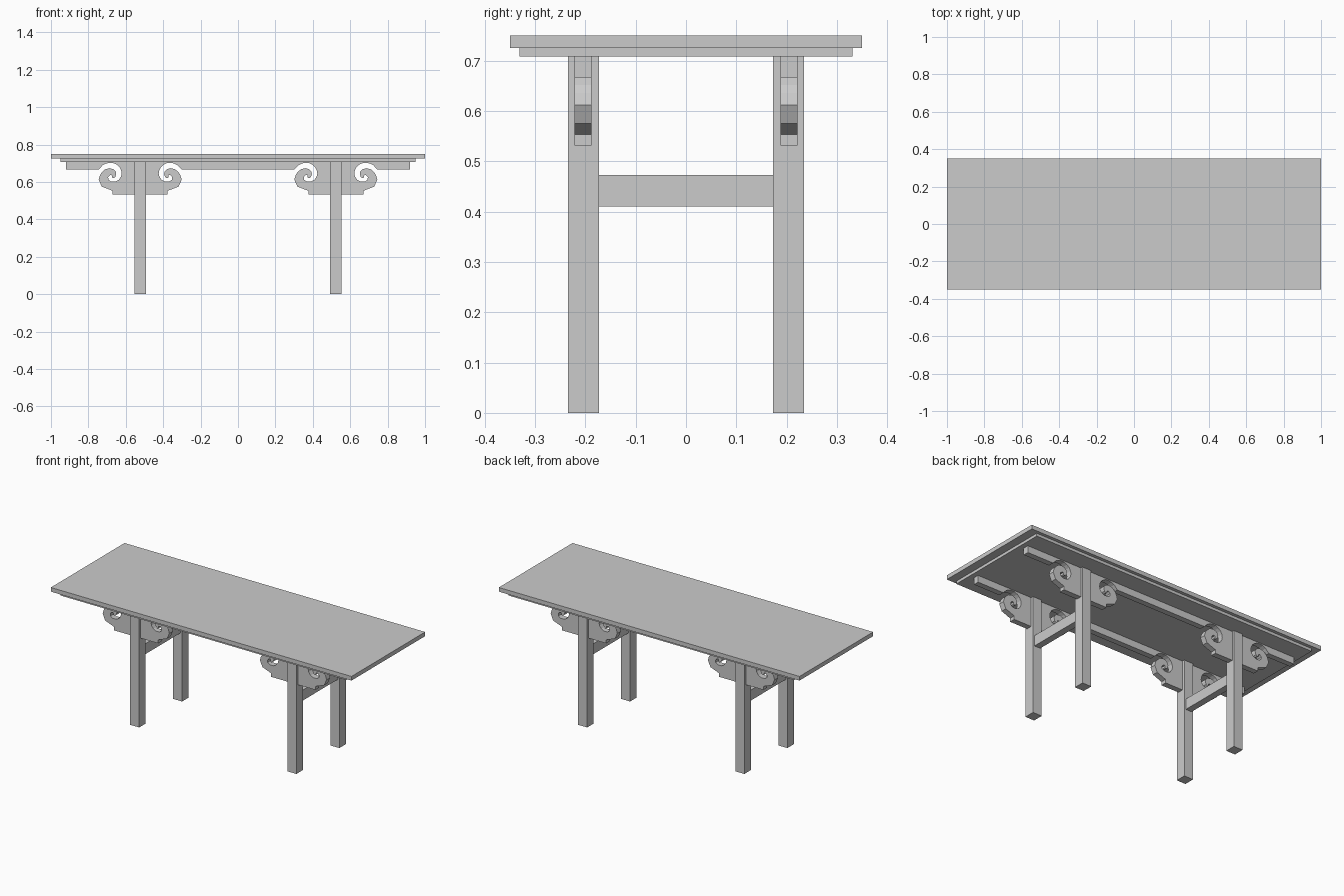
import bpy, bmesh

if "Cube" in bpy.data.objects:
    bpy.data.objects.remove(bpy.data.objects["Cube"])

LEG_X, LEG_Y = 0.523, 0.204


def box(name, x0, x1, y0, y1, z0, z1):
    bm = bmesh.new()
    bmesh.ops.create_cube(bm, size=1)
    for v in bm.verts:
        v.co = ((x0 + x1) / 2 + v.co.x * (x1 - x0),
                (y0 + y1) / 2 + v.co.y * (y1 - y0),
                (z0 + z1) / 2 + v.co.z * (z1 - z0))
    finish(name, bm)


def finish(name, bm):
    bmesh.ops.recalc_face_normals(bm, faces=bm.faces)
    me = bpy.data.meshes.new(name)
    bm.to_mesh(me)
    bm.free()
    ob = bpy.data.objects.new(name, me)
    bpy.context.collection.objects.link(ob)


# Cloud scroll: (distance from leg axis, height), from apron edge to bracket foot
SCROLL = [(.222, .667), (.20, .69), (.182, .699), (.163, .703), (.143, .701),
          (.126, .693), (.111, .68), (.102, .663), (.099, .644), (.103, .628),
          (.115, .611), (.133, .602), (.155, .602), (.170, .612), (.171, .626),
          (.161, .637), (.151, .636), (.151, .624), (.143, .620), (.133, .627),
          (.128, .643), (.131, .657), (.142, .668), (.163, .674), (.187, .668),
          (.205, .652), (.215, .636), (.222, .612), (.205, .575), (.147, .553),
          (.147, .532)]


def apron(name, yc):
    # Apron rail and both scroll brackets cut from one board
    pts = [(-.92, .708), (-.92, .667)]
    for cx in (-LEG_X, LEG_X):
        pts += [(cx - u, z) for u, z in SCROLL]
        pts += [(cx + u, z) for u, z in reversed(SCROLL)]
    pts += [(.92, .667), (.92, .708)]
    bm = bmesh.new()
    face = bm.faces.new([bm.verts.new((x, yc - .017, z)) for x, z in pts])
    ext = bmesh.ops.extrude_face_region(bm, geom=[face], use_keep_orig=True)
    new = [g for g in ext["geom"] if isinstance(g, bmesh.types.BMVert)]
    bmesh.ops.translate(bm, verts=new, vec=(0, .034, 0))
    finish(name, bm)


# Top board and stepped moulding under it
box("table_top", -1, 1, -.35, .35, .725, .75)
box("top_moulding", -.95, .95, -.331, .331, .708, .725)

# Aprons and legs, front and back
for side, sy in (("front", -1), ("back", 1)):
    apron(side + "_apron", sy * .205)
    for end, sx in (("left", -1), ("right", 1)):
        x, y = sx * LEG_X, sy * LEG_Y
        box(f"{side}_{end}_leg", x - .03, x + .03, y - .031, y + .031, 0, .708)

# Cross stretchers between each pair of legs
for end, sx in (("left", -1), ("right", 1)):
    x = sx * LEG_X
    box(end + "_stretcher", x - .02, x + .02, -.175, .175, .41, .473)
